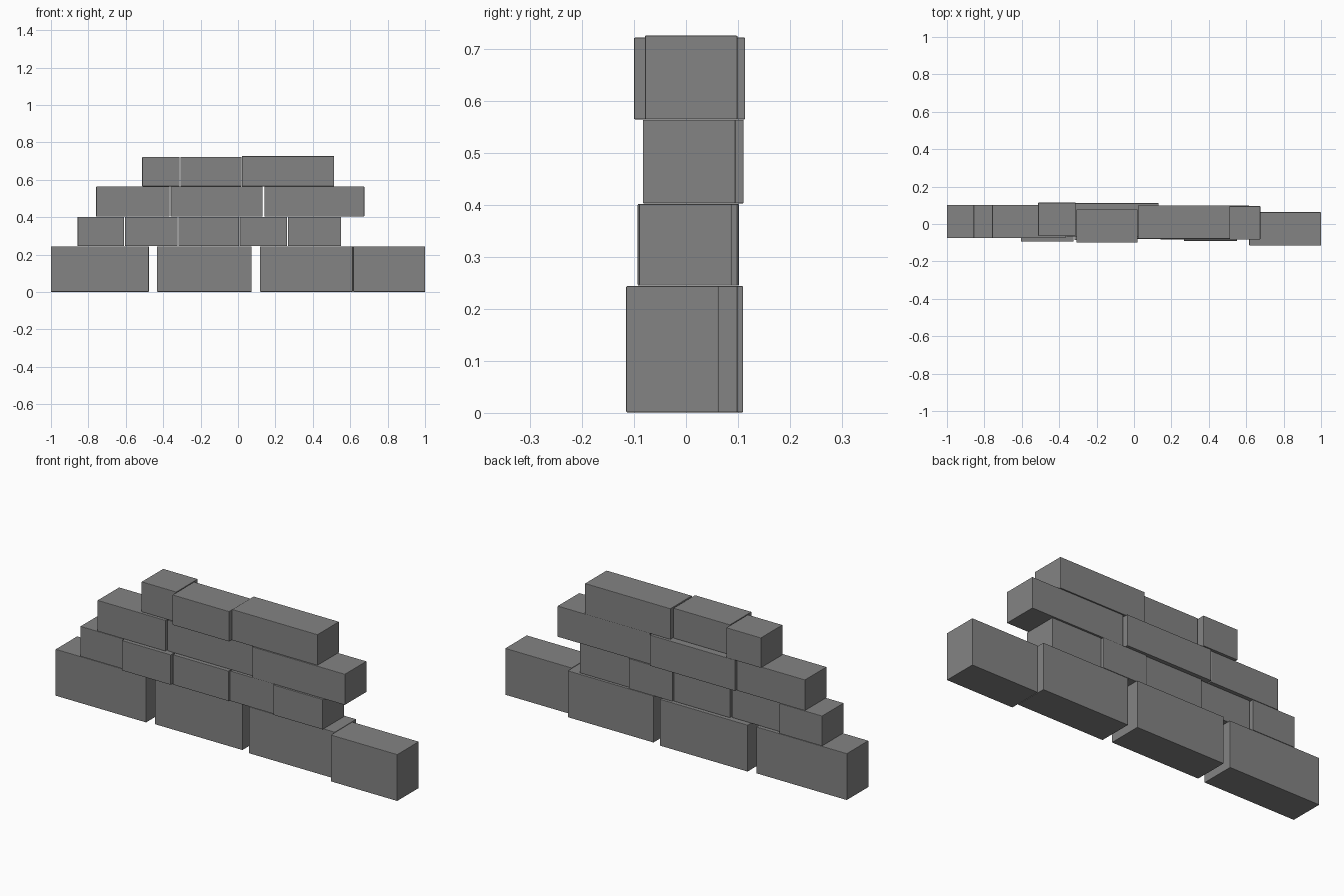
import bpy

if "Cube" in bpy.data.objects:
    bpy.data.objects.remove(bpy.data.objects["Cube"])

DEPTH = 0.178

# Each course: bottom z, top z, stones as (left x, right x, front y)
courses = [
    (0.001, 0.244, [(-1.0, -0.477, -0.076), (-0.433, 0.073, -0.068),
                    (0.118, 0.614, -0.079), (0.616, 1.0, -0.115)]),
    (0.245, 0.402, [(-0.857, -0.610, -0.076), (-0.605, -0.323, -0.093),
                    (-0.318, 0.005, -0.085), (0.009, 0.262, -0.079),
                    (0.266, 0.552, -0.090)]),
    (0.403, 0.564, [(-0.758, -0.366, -0.076), (-0.360, 0.132, -0.067),
                    (0.142, 0.675, -0.083)]),
    (0.565, 0.722, [(-0.512, -0.312, -0.064), (-0.308, 0.018, -0.100),
                    (0.021, 0.514, -0.079)]),
]

# Dark grey stone
mat = bpy.data.materials.new("dark_stone")
mat.diffuse_color = (0.23, 0.23, 0.23, 1)
mat.use_nodes = True
mat.node_tree.nodes["Principled BSDF"].inputs["Base Color"].default_value = mat.diffuse_color


def stone(name, x0, x1, y0, z0, z1):
    bpy.ops.mesh.primitive_cube_add(
        size=1, location=((x0 + x1) / 2, y0 + DEPTH / 2, (z0 + z1) / 2))
    ob = bpy.context.object
    ob.name = name
    ob.scale = (x1 - x0, DEPTH, z1 - z0)
    bpy.ops.object.transform_apply(location=False, rotation=False, scale=True)
    ob.data.materials.append(mat)
    # Slightly worn edges
    bevel = ob.modifiers.new("worn_edges", 'BEVEL')
    bevel.width = 0.002
    bevel.segments = 2


# Stacked courses of wall stones
for c, (z0, z1, stones) in enumerate(courses, 1):
    for s, (x0, x1, y0) in enumerate(stones, 1):
        top = 0.726 if (c, s) == (4, 3) else z1  # the last capstone is taller
        stone(f"course_{c}_stone_{s}", x0, x1, y0, z0, top)
